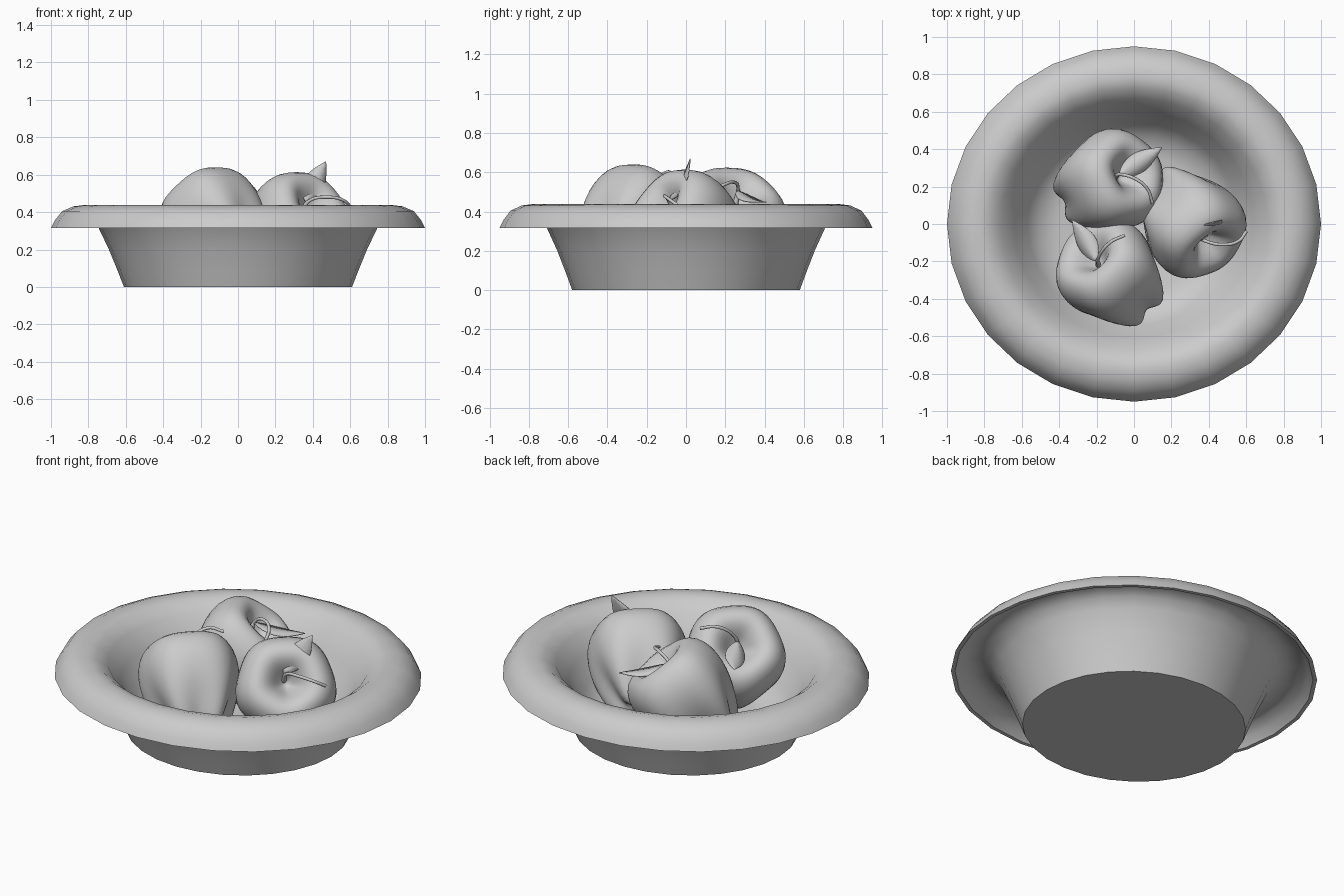
import bpy, math
from mathutils import Vector

if "Cube" in bpy.data.objects:
    bpy.data.objects.remove(bpy.data.objects["Cube"])


def make_object(name, verts, faces, sharp=40, subdiv=0):
    me = bpy.data.meshes.new(name)
    me.from_pydata(verts, [], faces)
    me.update()
    me.shade_smooth()
    if sharp:
        me.set_sharp_from_angle(angle=math.radians(sharp))
    ob = bpy.data.objects.new(name, me)
    bpy.context.collection.objects.link(ob)
    if subdiv:
        mod = ob.modifiers.new("smooth", 'SUBSURF')
        mod.levels = mod.render_levels = subdiv
    return ob


def lathe(profile, sides, shape):
    """Revolve a profile that starts and ends on the axis."""
    verts = [(0, 0, profile[0][1])]
    rings = profile[1:-1]
    for r, z in rings:
        for i in range(sides):
            verts.append(shape(r, z, 2 * math.pi * i / sides))
    verts.append((0, 0, profile[-1][1]))
    last = len(verts) - 1
    faces = []
    for i in range(sides):
        j = (i + 1) % sides
        faces.append((0, 1 + i, 1 + j))
        for k in range(len(rings) - 1):
            a, b = 1 + k * sides, 1 + (k + 1) * sides
            faces.append((a + i, b + i, b + j, a + j))
        b = 1 + (len(rings) - 1) * sides
        faces.append((b + i, last, b + j))
    return verts, faces


# Bowl: inner floor, inner wall, rolled rim, underside, outer wall, base
bowl_profile = [
    (0, .05), (.4, .05), (.5, .08), (.57, .16), (.64, .28), (.71, .38),
    (.77, .425), (.82, .438), (.88, .431), (.94, .405), (.98, .355),
    (1, .315), (.978, .315), (.95, .355), (.9, .39), (.84, .395),
    (.785, .365), (.745, .315), (.69, .2), (.645, .09), (.61, 0), (0, 0)]
make_object("bowl", *lathe(
    bowl_profile, 28,
    lambda r, z, a: (r * math.cos(a), .95 * r * math.sin(a), z)))

# Apple: wide dimpled top, narrow five-lobed bottom (listed bottom to top)
apple_profile = [
    (0, -.23), (.04, -.26), (.085, -.30), (.13, -.29), (.175, -.225),
    (.225, -.13), (.26, -.04), (.275, .06), (.262, .15), (.215, .22),
    (.15, .24), (.09, .20), (.05, .14), (.02, .11), (0, .105)]


def apple_shape(r, z, a):
    low = max(0, min(1, (.02 - z) / .3))
    wave = math.cos(5 * a + math.pi / 2)
    r *= 1 + (.03 + .13 * low) * wave
    return r * math.cos(a), r * math.sin(a), z - .02 * low * wave


def add_apple(name, centre, heading, tilt):
    ob = make_object(name, *lathe(apple_profile, 30, apple_shape),
                     sharp=0, subdiv=1)
    h = Vector(heading).normalized() * math.sin(math.radians(tilt))
    axis = Vector((h.x, h.y, math.cos(math.radians(tilt))))
    ob.rotation_mode = 'QUATERNION'
    ob.rotation_quaternion = axis.to_track_quat('Z', 'Y')
    ob.location = centre


def add_stem(name, points):
    cu = bpy.data.curves.new(name, 'CURVE')
    cu.dimensions = '3D'
    cu.bevel_depth = .011
    cu.bevel_resolution = 2
    cu.use_fill_caps = True
    sp = cu.splines.new('BEZIER')
    sp.resolution_u = 6
    sp.bezier_points.add(len(points) - 1)
    for i, (bp, p) in enumerate(zip(sp.bezier_points, points)):
        bp.co = p
        bp.handle_left_type = bp.handle_right_type = 'AUTO'
        bp.radius = 1.4 if i == 0 else .8
    bpy.context.collection.objects.link(bpy.data.objects.new(name, cu))


def add_leaf(name, base, tip, side, width):
    """Pointed leaf with a shallow fold along its midrib."""
    base, tip = Vector(base), Vector(tip)
    along = (tip - base).normalized()
    side = Vector(side)
    side = (side - along * side.dot(along)).normalized()
    up = along.cross(side)
    verts, faces, n = [], [], 10
    for i in range(n + 1):
        t = i / n
        w = width / 2 * max(.02, math.sin(math.pi * t ** .85)) ** .9
        mid = base.lerp(tip, t) + up * .015 * math.sin(math.pi * t)
        for s in (-1, 0, 1):
            verts.append(mid + side * s * w + up * abs(s) * w * .15)
    for i in range(n):
        for k in (0, 1):
            a = i * 3 + k
            faces.append((a, a + 1, a + 4, a + 3))
    ob = make_object(name, verts, faces)
    mod = ob.modifiers.new("thickness", 'SOLIDIFY')
    mod.thickness = .004


# Back apple
add_apple("apple_back", (-.14, .22, .33), (.9, .4), 38)
add_stem("stem_back", [(-.1, .25, .43), (-.07, .265, .52), (.01, .24, .55),
                       (.07, .19, .535), (.1, .11, .5)])
add_leaf("leaf_back", (-.08, .26, .51), (.15, .41, .45), (.5, -.8, 0), .11)

# Right apple
add_apple("apple_right", (.3, .01, .32), (.62, -.75), 55)
add_stem("stem_right", [(.34, -.06, .4), (.38, -.09, .46), (.48, -.11, .48),
                        (.56, -.09, .465), (.6, -.04, .43)])
add_leaf("leaf_right", (.36, -.09, .46), (.47, .02, .67), (1, .2, -.3), .12)

# Front apple
add_apple("apple_front", (-.12, -.27, .345), (-.7, .7), 45)
add_stem("stem_front", [(-.19, -.22, .44), (-.19, -.18, .53),
                        (-.13, -.1, .6), (-.05, -.06, .585)])
add_leaf("leaf_front", (-.2, -.2, .5), (-.33, .02, .45), (.8, .5, .3), .11)
